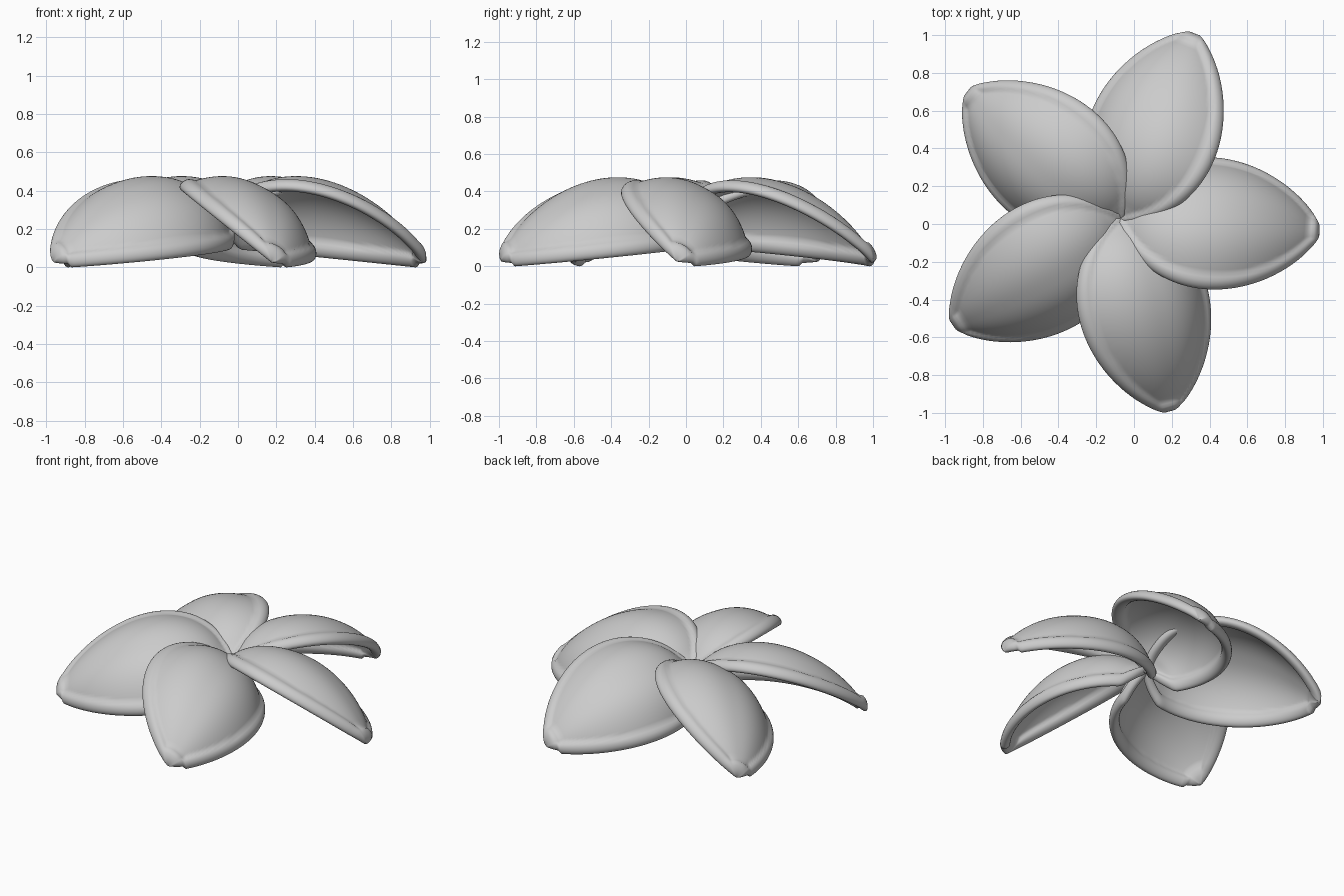
import bpy, bmesh, math
from mathutils import Vector, Matrix

if "Cube" in bpy.data.objects:
    bpy.data.objects.remove(bpy.data.objects["Cube"])

LENGTH, WIDTH, RIM, SHEET = 1.045, 0.338, 0.03, 0.011
ROWS, COLS = 56, 48
CENTRE = Vector((-0.07, 0.03, 0))

grey = bpy.data.materials.new("plain grey")
grey.use_nodes = True
colour = (0.6, 0.6, 0.6, 1)
grey.diffuse_color = colour
grey.node_tree.nodes["Principled BSDF"].inputs["Base Color"].default_value = colour


def half_width(u):
    x = min(max(u / LENGTH, 0), 1)
    return WIDTH * x ** 0.6 * (1 - x) ** 0.72 / 0.4028


def surface(u, t):
    """Middle of the petal: u runs base to tip, t runs from high to low edge."""
    w = half_width(u)
    spine = 0.255 - 0.195 * u
    high = Vector((u, -w, spine + 0.77 * w))
    low = Vector((u, w, max(spine - 0.77 * w, 0.125 - 0.1 * u) if w > 0.08
                  else spine - 0.2 * w))
    if u < 0.2:
        low.z = max(spine - 0.77 * w, 0.125 - 0.1 * u)
    chord = low - high
    up = Vector((0, -chord.z, chord.y))
    if up.length > 0:
        up.normalize()
    bulge = 0.6 * w * (1 - abs(t) ** 2.4)
    return high.lerp(low, (t + 1) / 2) + up * bulge


def normal(u, t):
    u = min(max(u, 0.03), LENGTH - 0.03)
    t = min(max(t, -0.97), 0.97)
    d = 0.01
    along = surface(u + d, t) - surface(u - d, t)
    across = surface(u, t + d) - surface(u, t - d)
    return along.cross(across).normalized()


def half_thickness(u, t):
    """Thin sheet with a rounded bead along the border."""
    edge = min(half_width(u) * (1 - abs(t)) * 1.15, LENGTH - u)
    if edge >= 2 * RIM:
        return SHEET
    bead = math.sqrt(max(RIM ** 2 - (edge - RIM) ** 2, 0))
    return max(bead, SHEET) if edge > RIM else bead


def petal_mesh():
    bm = bmesh.new()
    for side in (1, -1):
        grid = []
        for i in range(ROWS + 1):
            u = LENGTH * (1 - math.cos(math.pi * i / ROWS)) / 2
            row = []
            for j in range(COLS + 1):
                t = -math.cos(math.pi * j / COLS)
                p = surface(u, t) + normal(u, t) * half_thickness(u, t) * side
                row.append(bm.verts.new(p))
            grid.append(row)
        for a, b in zip(grid, grid[1:]):
            for j in range(COLS):
                bm.faces.new((a[j], b[j], b[j + 1], a[j + 1]))
    bmesh.ops.remove_doubles(bm, verts=bm.verts, dist=0.0008)
    bmesh.ops.recalc_face_normals(bm, faces=bm.faces)
    # Rest the lowest point on the ground
    ground = min(v.co.z for v in bm.verts)
    bmesh.ops.translate(bm, verts=bm.verts, vec=(0, 0, -ground))
    for f in bm.faces:
        f.smooth = True
    mesh = bpy.data.meshes.new("petal")
    bm.to_mesh(mesh)
    bm.free()
    mesh.materials.append(grey)
    return mesh


# Five equal petals in a pinwheel
mesh = petal_mesh()
for k in range(5):
    petal = bpy.data.objects.new(f"petal_{k + 1}", mesh)
    angle = math.radians(-4.4 + 72 * k)
    petal.matrix_world = Matrix.Translation(CENTRE) @ Matrix.Rotation(angle, 4, "Z")
    bpy.context.collection.objects.link(petal)
